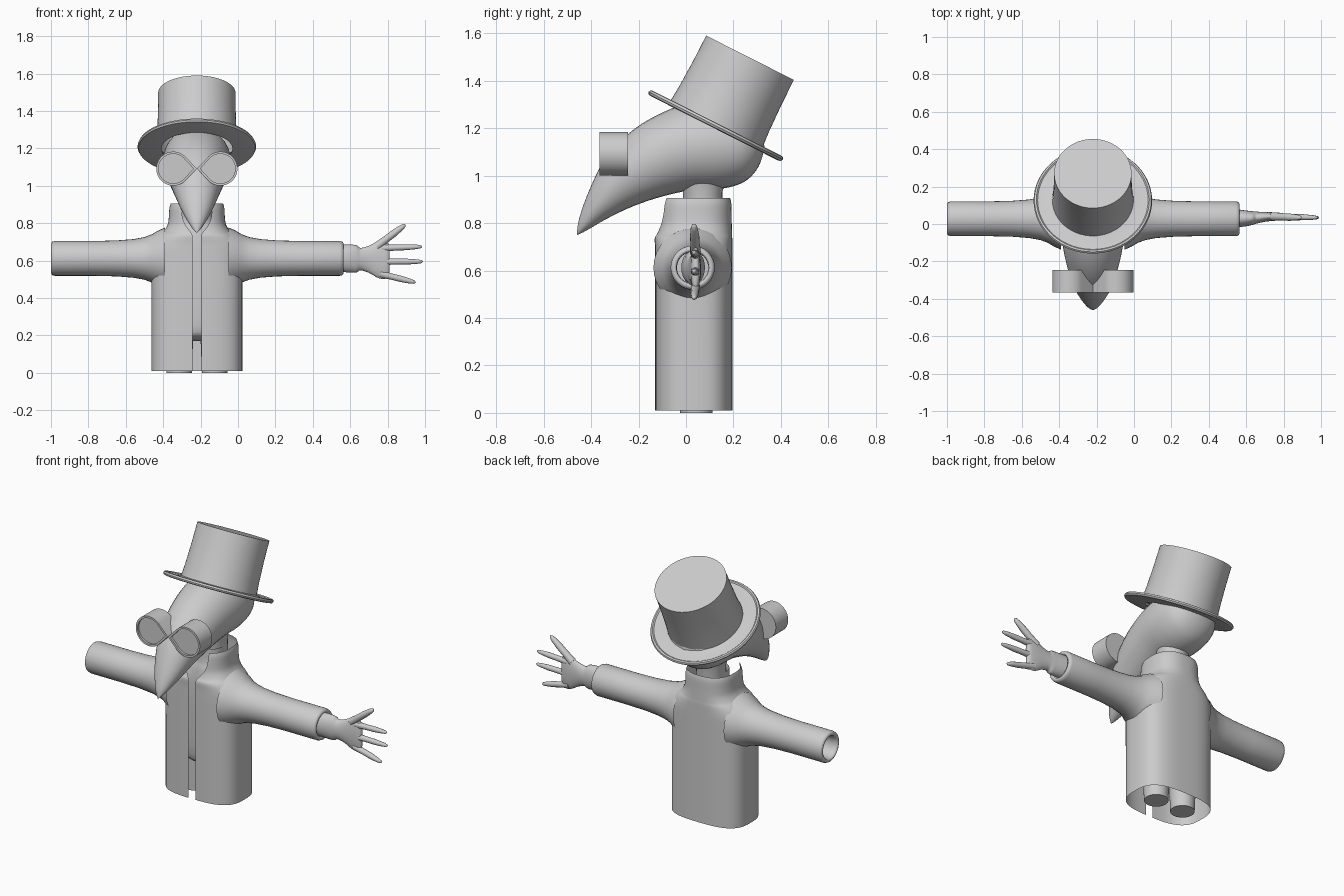
import bpy, bmesh, math
from mathutils import Vector, Matrix

if "Cube" in bpy.data.objects:
    bpy.data.objects.remove(bpy.data.objects["Cube"])

CX, CY = -0.22, 0.033          # body axis
ARM_Y, ARM_Z = 0.028, 0.612    # sleeve axis

grey = bpy.data.materials.new("plain grey")
grey.diffuse_color = (0.6, 0.6, 0.6, 1)
grey.use_nodes = True
grey.node_tree.nodes["Principled BSDF"].inputs["Base Color"].default_value = grey.diffuse_color


def finish(name, bm, angle=35, fix=True):
    if fix:
        bmesh.ops.recalc_face_normals(bm, faces=bm.faces[:])
    me = bpy.data.meshes.new(name)
    bm.to_mesh(me)
    bm.free()
    me.materials.append(grey)
    ob = bpy.data.objects.new(name, me)
    bpy.context.collection.objects.link(ob)
    bpy.ops.object.select_all(action='DESELECT')
    ob.select_set(True)
    bpy.context.view_layer.objects.active = ob
    bpy.ops.object.shade_smooth_by_angle(angle=math.radians(angle))
    return ob


def loft(name, rings, closed=True, caps=(False, False), angle=35):
    bm = bmesh.new()
    vs = [[bm.verts.new(p) for p in r] for r in rings]
    n = len(vs[0])
    for a, b in zip(vs, vs[1:]):
        for i in range(n if closed else n - 1):
            j = (i + 1) % n
            bm.faces.new((a[i], a[j], b[j], b[i]))
    if caps[0]:
        bm.faces.new(vs[0][::-1])
    if caps[1]:
        bm.faces.new(vs[-1])
    return finish(name, bm, angle)


def smooth(rows, k=4):
    """Catmull-Rom interpolation of parameter rows."""
    out = []
    for i in range(len(rows) - 1):
        p = [rows[max(0, min(len(rows) - 1, i + d))] for d in (-1, 0, 1, 2)]
        for s in range(k):
            t = s / k
            out.append([0.5 * (2 * b + (c - a) * t + (2 * a - 5 * b + 4 * c - d) * t * t
                               + (3 * b - a - 3 * c + d) * t ** 3) for a, b, c, d in zip(*p)])
    return out + [list(rows[-1])]


def ellipse(c, u, v, n=32):
    c, u, v = Vector(c), Vector(u), Vector(v)
    return [c + u * math.cos(2 * math.pi * i / n) + v * math.sin(2 * math.pi * i / n) for i in range(n)]


def z_rings(cx, cy, rows, n=32):
    return [ellipse((cx, cy, z), (a, 0, 0), (0, b, 0), n) for z, a, b in rows]


# Coat with collar: open shell with a slit down the front
def coat_ring(z, hw, y0, y1, gap, e, n=72):
    cy, hd = (y0 + y1) / 2, (y1 - y0) / 2
    a0 = math.asin(min(1, gap / hw)) ** (e / 2)
    pts = []
    for i in range(n + 1):
        a = a0 + (2 * math.pi - 2 * a0) * i / n
        s, c = math.sin(a), math.cos(a)
        pts.append((CX + hw * math.copysign(abs(s) ** (2 / e), s),
                    cy - hd * math.copysign(abs(c) ** (2 / e), c), z))
    return pts


COAT = [(0.01, .243, -.13, .195, .024, 3), (0.35, .243, -.13, .195, .024, 3),
        (0.62, .243, -.13, .195, .024, 3), (0.69, .235, -.13, .195, .024, 2.9),
        (0.735, .205, -.132, .195, .024, 2.7), (0.755, .18, -.122, .194, .035, 2.6),
        (0.79, .157, -.112, .193, .06, 2.5), (0.83, .15, -.108, .192, .075, 2.5),
        (0.88, .147, -.104, .191, .08, 2.5), (0.905, .14, -.098, .186, .08, 2.5)]
loft("coat", [coat_ring(*r) for r in smooth(COAT, 3)], closed=False, angle=50)

# Sleeves: flared at the shoulder, rolled over at the cuff
def sleeve(name, sx, end):
    rows = [(.17, .165), (.205, .15), (.24, .129), (.28, .114), (.34, .103), (.43, .096), (.55, .093),
            (end - .02, .093), (end - .006, .089), (end, .078), (end - .004, .069), (end - .03, .066),
            (.3, .066)]
    loft(name, [ellipse((CX + sx * d, ARM_Y, ARM_Z), (0, r, 0), (0, 0, r)) for d, r in rows], angle=60)


sleeve("left_sleeve", -1, 0.78)
sleeve("right_sleeve", 1, 0.785)

# Inner torso, neck and legs
loft("torso", z_rings(CX, CY + .01, smooth([(.17, .02, .02), (.19, .13, .08), (.25, .18, .11), (.5, .19, .115),
     (.68, .18, .11), (.77, .12, .1), (.82, .09, .088), (.9, .085, .085)])), caps=(True, False), angle=60)
loft("neck", z_rings(CX, .07, [(.8, .085, .085), (.93, .083, .083), (.99, .1, .1)]))
for side, s in (("left", -1), ("right", 1)):
    loft(side + "_leg", z_rings(CX + s * .095, CY + .01, [(0, .068, .068), (.3, .08, .08)]), caps=(True, False))

# Beaked head: upper and lower profile points (y, z) and half width
HEAD = [(-.46, .752, -.458, .75, .003), (-.45, .82, -.42, .768, .035), (-.405, .945, -.33, .82, .083),
        (-.335, 1.08, -.22, .872, .122), (-.22, 1.195, -.1, .912, .153), (-.09, 1.27, .02, .938, .172),
        (.03, 1.31, .12, .942, .182), (.14, 1.31, .2, .955, .178), (.24, 1.27, .262, .985, .155),
        (.305, 1.2, .307, 1.04, .1), (.33, 1.125, .33, 1.11, .008)]
rings = []
for y0, z0, y1, z1, w in smooth(HEAD):
    rings.append(ellipse((CX, (y0 + y1) / 2, (z0 + z1) / 2), (w, 0, 0), (0, (y0 - y1) / 2, (z0 - z1) / 2)))
loft("beaked_head", rings, caps=(True, True), angle=60)

# Top hat, tilted backwards
tilt = Matrix.Translation((CX, .125, 1.21)) @ Matrix.Rotation(math.radians(-26.8), 4, 'X')
def hat_part(name, rows, caps):
    ob = loft(name, [ellipse((0, 0, z), (r, 0, 0), (0, r, 0), 64) for r, z in rows], caps=caps)
    ob.data.transform(tilt)


hat_part("hat_crown", [(.218, 0), (.212, .08), (.208, .2), (.207, .321)], (False, True))
hat_part("hat_brim", [(.19, -.012), (.30, -.012), (.312, -.009), (.317, 0), (.312, .01), (.302, .012),
                      (.295, .006), (.24, .006), (.205, .014)], (False, False))

# Goggles: drop-shaped tubes that meet at the bridge, with a rim and a recessed lens
def drop(s, r, tip, y, n=40):
    a0 = math.acos(r / tip)            # tangent angle towards the bridge
    pts = [(CX + s * (.126 - tip), y, 1.092)]
    for i in range(n + 1):
        a = a0 + (2 * math.pi - 2 * a0) * i / n
        pts.append((CX + s * (.126 - r * math.cos(a)), y, 1.092 + r * math.sin(a)))
    return pts


for side, s in (("left", -1), ("right", 1)):
    loft(side + "_goggle", [drop(s, .091, .126, -.245), drop(s, .091, .126, -.365),
                            drop(s, .079, .108, -.365), drop(s, .079, .108, -.352)], caps=(True, True))

# Hand: wrist and palm (x, z low, z high, y, half thickness), then tapered fingers
PALM = [(.54, .54, .685, .03, .05), (.60, .537, .686, .03, .042), (.635, .537, .682, .032, .036),
        (.655, .548, .668, .034, .032), (.70, .535, .68, .038, .026), (.755, .505, .705, .04, .022),
        (.795, .505, .70, .04, .018), (.81, .53, .68, .04, .01)]
loft("hand", [ellipse((x, y, (a + b) / 2), (0, t, 0), (0, 0, (b - a) / 2), 24)
              for x, a, b, y, t in smooth(PALM, 3)], caps=(True, True), angle=60)
FINGERS = [((.74, .675), (.895, .793), .023), ((.77, .667), (.985, .675), .019),
           ((.77, .595), (.99, .595), .019), ((.76, .53), (.95, .483), .02)]
for i, (a, b, r) in enumerate(FINGERS):
    p, q = Vector((a[0], .04, a[1])), Vector((b[0], .034, b[1]))
    d = (q - p).normalized()
    side = Vector((0, 1, 0)).cross(d)
    loft("finger_%d" % (i + 1), [ellipse(p.lerp(q, t), (0, r * k, 0), side * r * k, 14)
         for t, k in ((0, 1), (.35, .85), (.6, .85), (.85, .65), (.96, .45), (1, .1))],
         caps=(True, True), angle=60)
